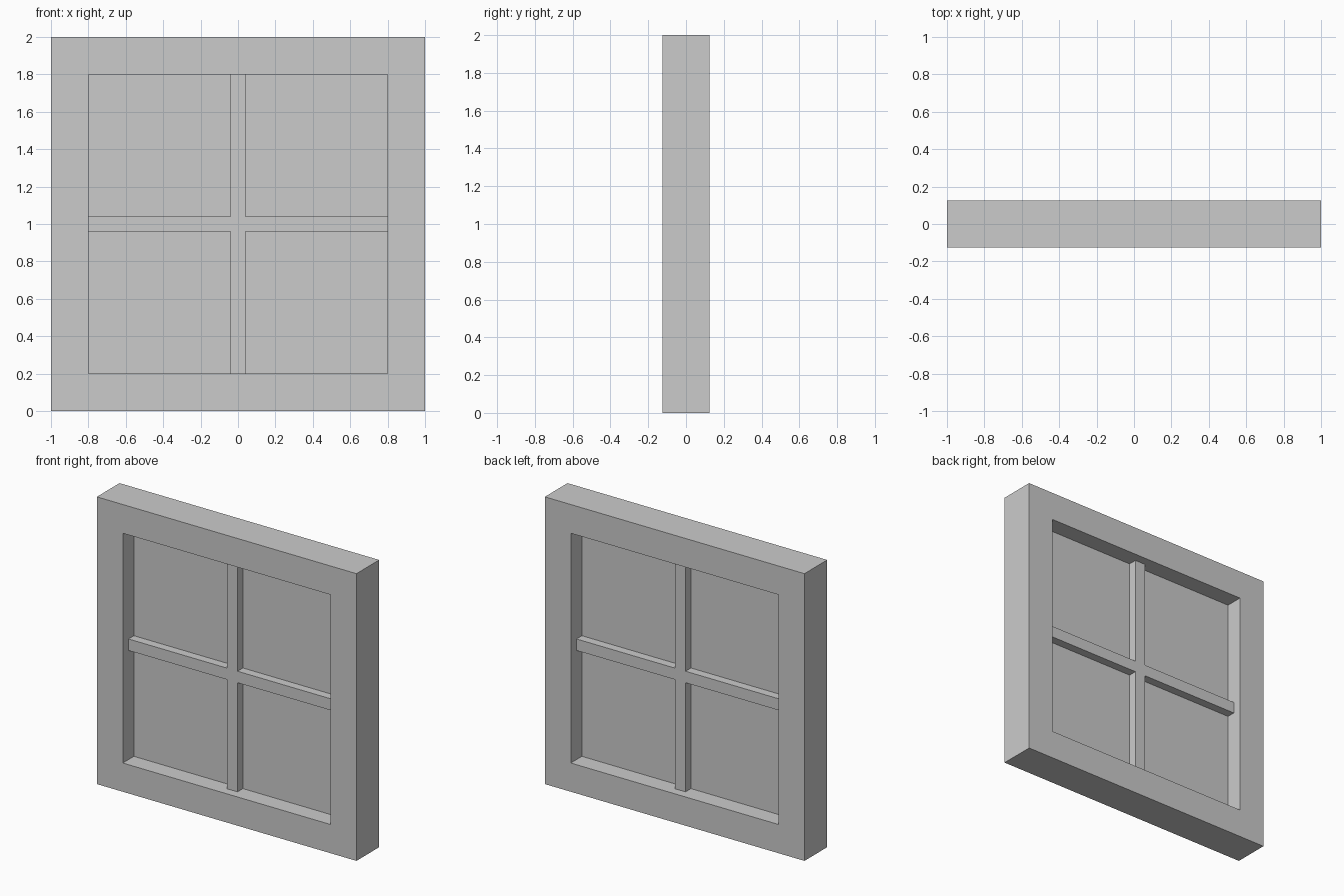
import bpy, bmesh

if "Cube" in bpy.data.objects:
    bpy.data.objects.remove(bpy.data.objects["Cube"])

OUT, IN, BAR = 1.0, 0.8, 0.04      # half sizes of frame, opening and glazing bar
CZ = 1.0                           # height of the window centre


def slab(name, faces, half_depth):
    """Extrude flat XZ faces (lists of (x, z) about the centre) through y."""
    bm = bmesh.new()
    for pts in faces:
        bm.faces.new([bm.verts.new((x, -half_depth, CZ + z)) for x, z in pts])
    bmesh.ops.remove_doubles(bm, verts=bm.verts, dist=1e-5)
    res = bmesh.ops.extrude_face_region(bm, geom=bm.faces[:], use_keep_orig=True)
    moved = [g for g in res["geom"] if isinstance(g, bmesh.types.BMVert)]
    bmesh.ops.translate(bm, verts=moved, vec=(0, 2 * half_depth, 0))
    bmesh.ops.recalc_face_normals(bm, faces=bm.faces)
    mesh = bpy.data.meshes.new(name)
    bm.to_mesh(mesh)
    bm.free()
    ob = bpy.data.objects.new(name, mesh)
    bpy.context.collection.objects.link(ob)
    return ob


def square(r):
    return [(-r, -r), (r, -r), (r, r), (-r, r)]


# Outer frame: mitred square ring
o, i = square(OUT), square(IN)
ring = [[o[k], o[(k + 1) % 4], i[(k + 1) % 4], i[k]] for k in range(4)]
slab("window_frame", ring, 0.125)

# Glazing bars: one plus-shaped piece, set back from the frame faces
cross = []
for sx, sz in ((1, 0), (0, 1), (-1, 0), (0, -1)):
    tx, tz = -sz, sx
    cross += [(sx * IN - tx * BAR, sz * IN - tz * BAR),
              (sx * IN + tx * BAR, sz * IN + tz * BAR),
              (sx * BAR + tx * BAR, sz * BAR + tz * BAR)]
slab("glazing_bars", [cross], 0.0625)

# Thin pane in the middle of the opening
slab("window_pane", [square(IN)], 0.003)
